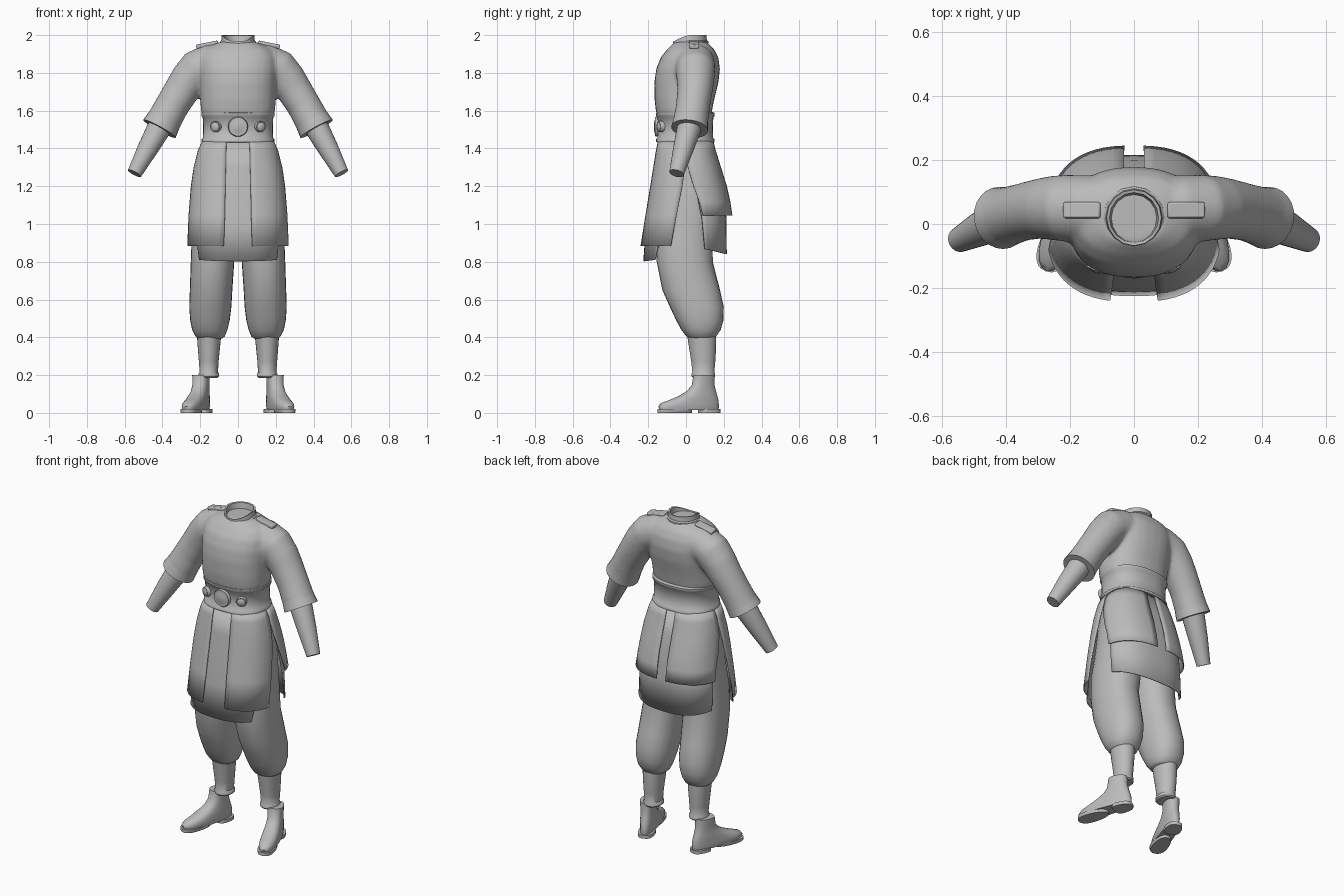
import bpy, bmesh, math
from mathutils import Vector

if "Cube" in bpy.data.objects:
    bpy.data.objects.remove(bpy.data.objects["Cube"], do_unlink=True)

cloth = bpy.data.materials.new("grey cloth")
cloth.use_nodes = True
GREY = (0.5, 0.5, 0.5, 1)
cloth.diffuse_color = GREY
cloth.node_tree.nodes["Principled BSDF"].inputs["Base Color"].default_value = GREY


def spow(v, e):
    return math.copysign(abs(v) ** e, v)


def oval(z, x0, x1, y0, y1, n=28, e=0.85, yc=None):
    """Horizontal rounded ring; yc is where it is widest."""
    cx, rx = (x0 + x1) / 2, (x1 - x0) / 2
    yc = (y0 + y1) / 2 if yc is None else yc
    ring = []
    for i in range(n):
        a = math.tau * i / n
        s = spow(math.sin(a), e)
        ring.append(Vector((cx + rx * spow(math.cos(a), e), yc + s * ((y1 - yc) if s > 0 else (yc - y0)), z)))
    return ring


def disc_ring(c, d, r, n=24):
    """Round ring about centre c, facing along d."""
    d = Vector(d).normalized()
    u = d.cross(Vector((0, 1, 0.01))).normalized()
    v = d.cross(u)
    return [Vector(c) + r * (u * math.cos(math.tau * i / n) + v * math.sin(math.tau * i / n)) for i in range(n)]


def tube(stations):
    """Rings along a path of (centre, radius)."""
    pts = [Vector(c) for c, r in stations]
    rings = []
    for i, (c, r) in enumerate(stations):
        d = pts[min(i + 1, len(pts) - 1)] - pts[max(i - 1, 0)]
        rings.append(disc_ring(c, d, r))
    return rings


def skin(bm, rings, sx=1):
    vs = [[bm.verts.new((p.x * sx, p.y, p.z)) for p in ring] for ring in rings]
    for a, b in zip(vs, vs[1:]):
        for i in range(len(a)):
            j = (i + 1) % len(a)
            bm.faces.new((a[i], a[j], b[j], b[i]))
    bm.faces.new(vs[0])
    bm.faces.new(vs[-1])


def finish(name, bm, mirror=False, angle=40):
    bmesh.ops.recalc_face_normals(bm, faces=bm.faces)
    me = bpy.data.meshes.new(name)
    bm.to_mesh(me)
    bm.free()
    ob = bpy.data.objects.new(name, me)
    bpy.context.collection.objects.link(ob)
    me.materials.append(cloth)
    bpy.ops.object.select_all(action='DESELECT')
    ob.select_set(True)
    bpy.context.view_layer.objects.active = ob
    bpy.ops.object.shade_smooth_by_angle(angle=math.radians(angle))
    if mirror:
        ob.modifiers.new("Mirror", 'MIRROR').merge_threshold = 0.0005
    return ob


def loft(name, rings, mirror=False, angle=40):
    bm = bmesh.new()
    skin(bm, rings)
    return finish(name, bm, mirror, angle)


# Shirt: torso and sleeves fused into one smooth surface
bm = bmesh.new()
torso = [(1.56, .185, -.15, .13), (1.60, .197, -.16, .138), (1.66, .2, -.167, .15), (1.75, .205, -.168, .172),
         (1.82, .21, -.158, .18), (1.88, .205, -.135, .172), (1.925, .18, -.1, .15), (1.955, .12, -.07, .12),
         (1.965, .09, -.06, .11)]
skin(bm, [oval(z, -x, x, a, b) for z, x, a, b in torso])
sleeve = [((.08, .045, 1.85), .105), ((.15, .048, 1.848), .105), ((.215, .05, 1.82), .105),
          ((.26, .05, 1.765), .1), ((.3, .047, 1.705), .094), ((.35, .037, 1.625), .09),
          ((.385, .027, 1.56), .092), ((.41, .022, 1.515), .095)]
for sx in (1, -1):
    skin(bm, tube(sleeve), sx)
shirt = finish("shirt", bm)
rm = shirt.modifiers.new("Fuse", 'REMESH')
rm.mode, rm.voxel_size, rm.use_smooth_shade = 'VOXEL', 0.01, True
sm = shirt.modifiers.new("Relax", 'SMOOTH')
sm.factor, sm.iterations = 0.5, 12

# Hollow sleeve cuffs and the forearms inside them
loft("sleeve_cuff", tube([((.385, .027, 1.56), .09), ((.4, .023, 1.533), .094), ((.416, .019, 1.504), .098),
                          ((.4161, .0189, 1.5039), .09), ((.4, .023, 1.533), .085)]), True)
loft("forearm", tube([((.39, .03, 1.56), .066), ((.43, .01, 1.485), .062), ((.48, -.015, 1.395), .054),
                      ((.548, -.05, 1.268), .039)]), True)


# Collar with a dipped front and a hollow inside
def collar_ring(z, r, dip):
    return [Vector((r * math.cos(t), .02 + r * 1.02 * math.sin(t), z - dip * max(0, -math.sin(t)) ** 1.5))
            for t in (math.tau * i / 16 for i in range(16))]


loft("collar", [collar_ring(1.945, .097, .03), collar_ring(1.965, .096, .035), collar_ring(1.972, .089, .035),
                collar_ring(2, .086, .035), collar_ring(1.998, .077, .035), collar_ring(1.96, .07, .02)], angle=30)

# Shoulder tabs
bm = bmesh.new()
bmesh.ops.create_cube(bm, size=1)
bmesh.ops.scale(bm, vec=(.118, .05, .022), verts=bm.verts)
tab = finish("shoulder_tab", bm)
bv = tab.modifiers.new("Bevel", 'BEVEL')
bv.width, bv.segments = .006, 2
tab.location, tab.rotation_euler = (.163, .043, 1.948), (math.radians(-5), math.radians(11), 0)
right_tab = tab.copy()
right_tab.name = "shoulder_tab_right"
right_tab.location.x *= -1
right_tab.rotation_euler.y *= -1
bpy.context.collection.objects.link(right_tab)

# Belt with raised rims
belt = [(1.43, .18, 0), (1.434, .193, 0), (1.45, .193, 0), (1.456, .186, 0), (1.51, .184, 0), (1.566, .187, 0),
        (1.572, .194, 0), (1.588, .194, 0), (1.594, .18, 0)]
loft("belt", [oval(z, -x, x, .035 - x, x - .042, 40) for z, x, _ in belt], angle=60)


# Belt studs
def stud(name, x, y, turn, r, mirror):
    n = Vector((math.sin(turn), -math.cos(turn), 0))
    c = Vector((x, y, 1.515))
    steps = [(-.02, r), (.01, r), (.015, r * .93), (.014, r * .8), (.019, r * .5), (.021, r * .1)]
    loft(name, [disc_ring(c + n * h, n, k) for h, k in steps], mirror)


stud("buckle", 0, -.149, 0, .053, False)
stud("belt_stud", .117, -.132, math.radians(24), .029, True)


# Skirt panels: strips of a flared rounded shell, one half mirrored to the other
def panel(name, front, rows, sag=0.0, cols=12, e=0.78):
    """rows: z, half width, depth, x of the inner edge, y distance of the outer edge."""
    bm = bmesh.new()
    grid = []
    for k, (z, hx, dep, xin, yout) in enumerate(rows):
        t0 = math.asin((xin / hx) ** (1 / e))
        t1 = math.acos((yout / dep) ** (1 / e))
        drop = sag if k == len(rows) - 1 else 0
        row = []
        for i in range(cols + 1):
            t = t0 + (t1 - t0) * i / cols
            y = dep * abs(math.cos(t)) ** e * (-1 if front else 1)
            row.append(bm.verts.new((hx * math.sin(t) ** e, y, z - drop * math.cos(t))))
        grid.append(row)
    for a, b in zip(grid, grid[1:]):
        for i in range(cols):
            bm.faces.new((a[i], a[i + 1], b[i + 1], b[i]))
    ob = finish(name, bm, True)
    # outward direction differs between front and back
    probe = ob.data.polygons[0].normal.y
    if (probe > 0) == front:
        ob.data.flip_normals()
    so = ob.modifiers.new("Thickness", 'SOLIDIFY')
    so.thickness, so.offset = .006, -1


panel("front_skirt_panel", True, [
    (1.44, .19, .152, .062, 0), (1.39, .212, .162, .063, 0), (1.3, .235, .176, .065, .005), (1.2, .25, .192, .067, .02),
    (1.05, .264, .217, .07, .05), (.885, .275, .244, .075, .08)])
panel("front_skirt_apron", True, [
    (1.44, .183, .147, 0, .05), (1.3, .225, .169, 0, .06), (1.2, .24, .184, 0, .07),
    (1.0, .256, .212, 0, .12), (.825, .26, .226, 0, .165)], sag=.022)
panel("back_skirt_panel", False, [
    (1.44, .19, .145, .03, 0), (1.39, .212, .158, .031, 0), (1.3, .235, .186, .032, .01), (1.2, .25, .217, .032, .04),
    (1.12, .26, .235, .031, .07), (1.045, .27, .246, .03, .09)])
panel("back_skirt_tail", False, [
    (1.44, .183, .14, 0, .01), (1.3, .226, .176, 0, .02), (1.2, .24, .2, 0, .05),
    (1.03, .254, .214, 0, .085), (.885, .262, .216, 0, .1)], sag=.045)

# Baggy trousers, leg wraps and ankle bands
trousers = [(.393, .085, .21, .02, .145), (.405, .07, .225, .002, .16), (.44, .056, .243, -.025, .184),
            (.49, .044, .253, -.052, .198), (.56, .035, .258, -.085, .2), (.65, .03, .255, -.125, .18),
            (.8, .02, .25, -.155, .142), (.93, 0, .245, -.16, .14), (1.1, -.01, .225, -.145, .15),
            (1.25, -.01, .21, -.135, .15), (1.42, -.01, .175, -.12, .11)]
loft("trouser_leg", [oval(*r, e=.9) for r in trousers], True)
wrap = [(.42, .088, .218, .005, .16), (.36, .094, .214, .014, .16), (.27, .103, .207, .028, .155),
        (.215, .106, .203, .034, .15), (.208, .1, .208, .03, .154), (.193, .1, .208, .03, .154),
        (.186, .108, .2, .037, .147)]
loft("leg_wrap", [oval(*r, e=1) for r in wrap], True)


# Boots turned outwards; each ring runs from heel to toe
def foot_ring(z, s0, s1, w, e=.85):
    d, side, heel = Vector((.32, -.947, 0)), Vector((.947, .32, 0)), Vector((.165, .178, z))
    ring = []
    for p in oval(0, -w, w, s0, s1, 24, e):
        f = (p.y - s0) / (s1 - s0)
        ring.append(heel + d * p.y + side * p.x * (.85 + .25 * f))
    return ring


boot = [(.016, .006, .335, .046), (.035, .004, .342, .05), (.052, .005, .325, .049), (.07, .008, .275, .048),
        (.09, .014, .225, .046), (.115, .022, .182, .043), (.145, .03, .153, .042), (.2, .032, .143, .045)]
loft("boot", [foot_ring(*r) for r in boot], True, 60)
loft("boot_sole", [foot_ring(z, .155, .345, w) for z, w in ((0, .046), (.006, .05), (.02, .05))], True)
loft("boot_heel", [foot_ring(z, 0, .115, .047, .7) for z in (0, .02)], True)
